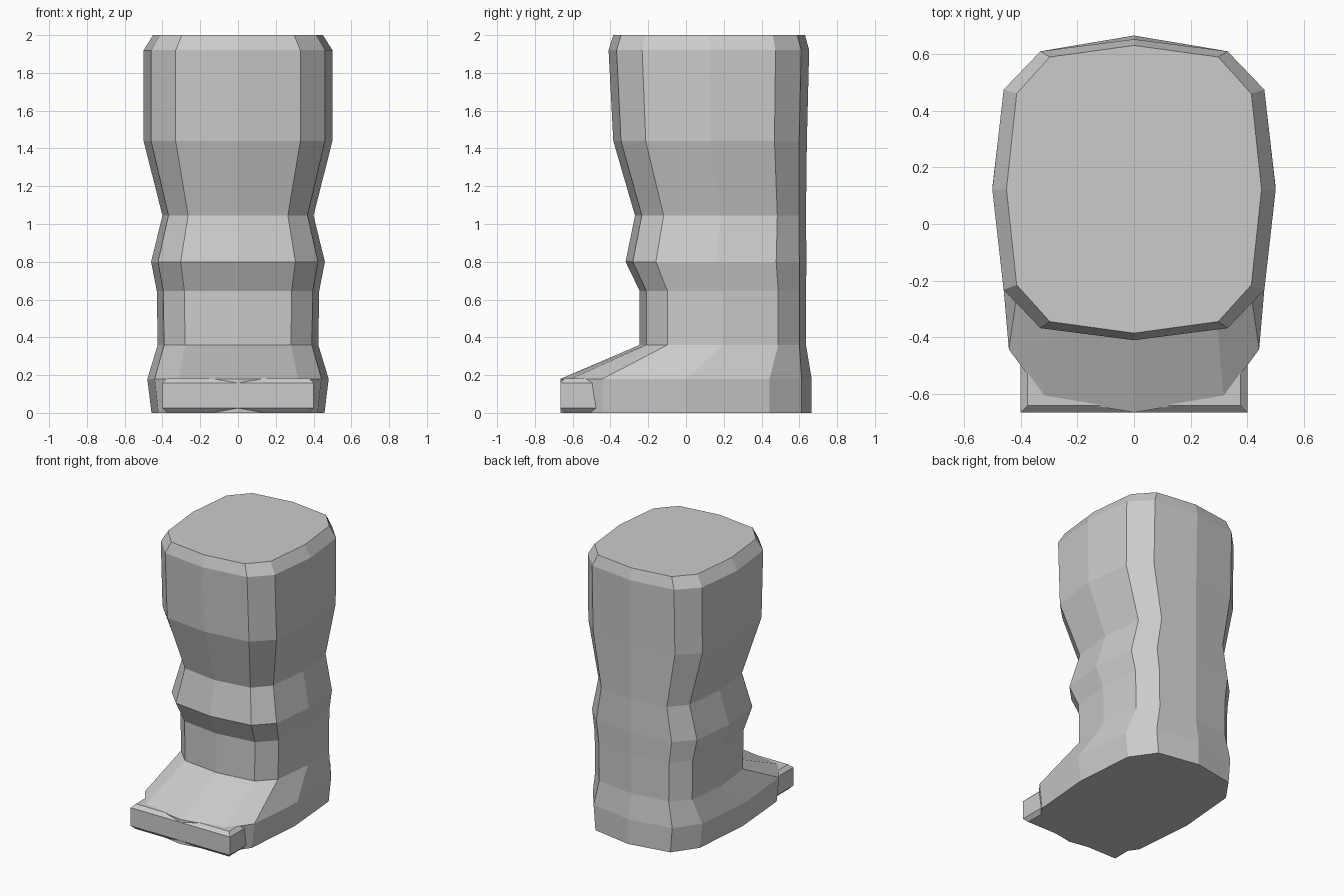
import bpy
import bmesh

if "Cube" in bpy.data.objects:
    bpy.data.objects.remove(bpy.data.objects["Cube"])

# Unit cross-sections, scaled per ring
ROUNDED = [(0, -1), (.66, -.92), (.92, -.665), (1, 0), (.92, .665), (.66, .92),
           (0, 1), (-.66, .92), (-.92, .665), (-1, 0), (-.92, -.665), (-.66, -.92)]
SQUARE = [(-1, -1), (1, -1), (1, 1), (-1, 1)]


def loft(name, section, rings):
    """Stack scaled sections; each ring is (z, half_width, front_y, back_y)."""
    bm = bmesh.new()
    loops = []
    for z, w, front, back in rings:
        mid, half = (front + back) / 2, (back - front) / 2
        loops.append([bm.verts.new((x * w, mid + y * half, z)) for x, y in section])
    n = len(section)
    for low, high in zip(loops, loops[1:]):
        for i in range(n):
            j = (i + 1) % n
            bm.faces.new((low[i], low[j], high[j], high[i]))
    bm.faces.new(loops[0][::-1])
    bm.faces.new(loops[-1])
    bm.normal_update()
    mesh = bpy.data.meshes.new(name)
    bm.to_mesh(mesh)
    bm.free()
    obj = bpy.data.objects.new(name, mesh)
    bpy.context.collection.objects.link(obj)
    return obj


# Foot, ankle, shin and thigh in one faceted body
loft("boot_leg", ROUNDED, [
    (0.00, .458, -.665, .665),
    (0.18, .48, -.665, .665),
    (0.36, .425, -.245, .635),
    (0.645, .43, -.245, .635),
    (0.80, .46, -.32, .638),
    (1.045, .40, -.27, .635),
    (1.44, .50, -.385, .64),
    (1.92, .50, -.41, .652),
    (2.00, .45, -.385, .63),
])

# Toe cap with chamfered top and bottom rims
B = .025
loft("toe_cap", SQUARE, [
    (0.00, .40 - B, -.665 + B, -.42 - B),
    (B, .40, -.665, -.42),
    (.183 - B, .40, -.665, -.42),
    (.183, .40 - B, -.665 + B, -.42 - B),
])
